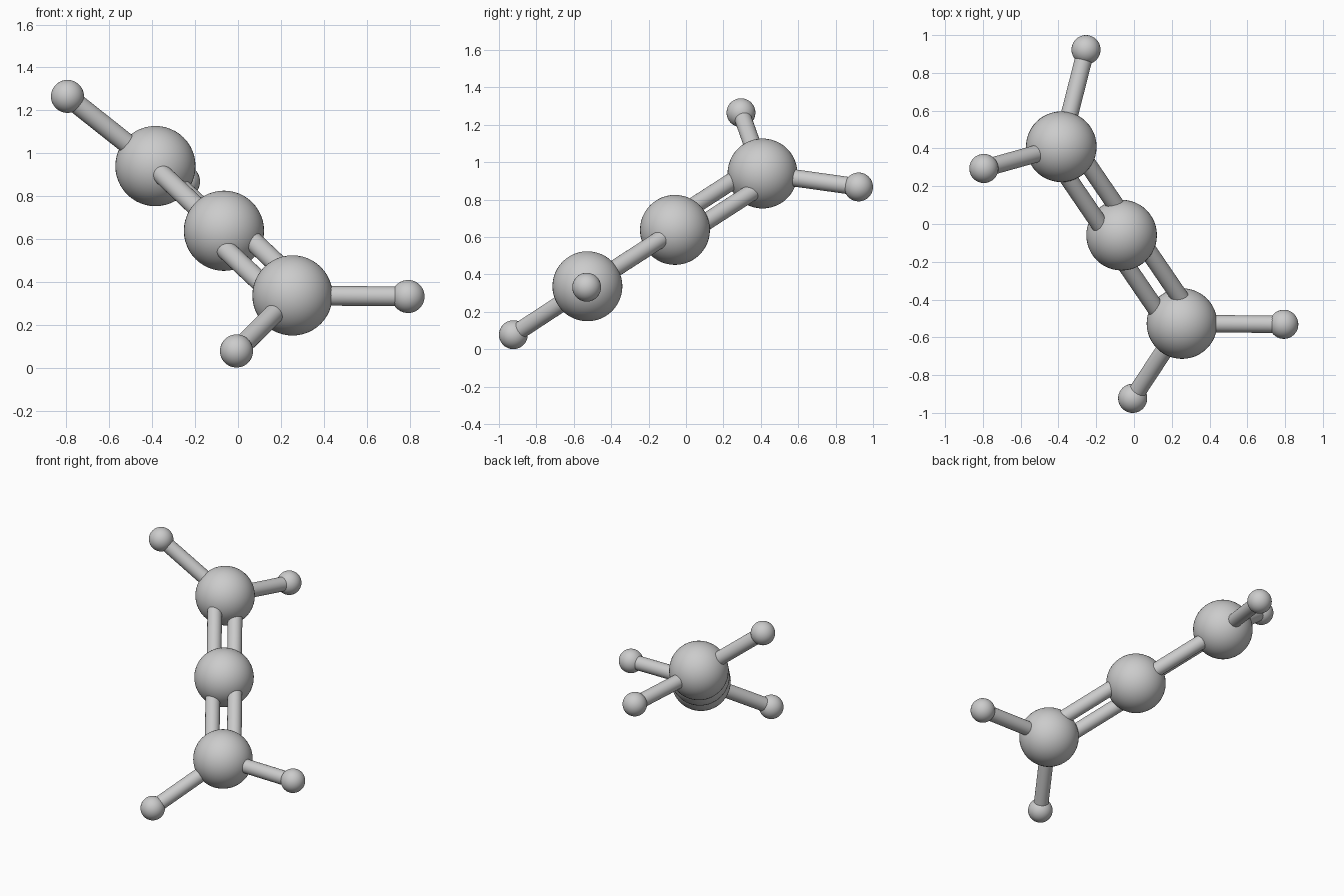
import bpy
from mathutils import Vector

if "Cube" in bpy.data.objects:
    bpy.data.objects.remove(bpy.data.objects["Cube"])

CARBON_R, HYDROGEN_R, BOND_R, PAIR_OFFSET = 0.187, 0.077, 0.046, 0.073

# Atom centres
upper = Vector((-0.385, 0.409, 0.940))
lower = Vector((0.254, -0.527, 0.337))
middle = (upper + lower) / 2
upper_h = [Vector((-0.795, 0.294, 1.265)), Vector((-0.254, 0.923, 0.868))]
lower_h = [Vector((0.793, -0.531, 0.332)), Vector((-0.007, -0.923, 0.078))]


def ball(name, centre, radius):
    bpy.ops.mesh.primitive_uv_sphere_add(segments=48, ring_count=24, radius=radius, location=centre)
    obj = bpy.context.object
    obj.name = name
    bpy.ops.object.shade_smooth()


def bond(name, start, end):
    axis = end - start
    bpy.ops.mesh.primitive_cylinder_add(
        vertices=32, radius=BOND_R, depth=axis.length, location=(start + end) / 2,
        rotation=axis.to_track_quat('Z', 'Y').to_euler())
    bpy.context.object.name = name
    bpy.ops.object.shade_smooth_by_angle()


ball("middle_carbon", middle, CARBON_R)

# Each end: carbon, two hydrogens with single bonds, double bond to the middle
for side, carbon, hydrogens in (("upper", upper, upper_h), ("lower", lower, lower_h)):
    ball(f"{side}_carbon", carbon, CARBON_R)
    for i, h in enumerate(hydrogens, 1):
        ball(f"{side}_hydrogen_{i}", h, HYDROGEN_R)
        bond(f"{side}_single_bond_{i}", carbon, h)
    # The paired rods lie in the plane of the two hydrogens
    shift = (hydrogens[1] - hydrogens[0]).normalized() * PAIR_OFFSET
    for i, s in enumerate((-1, 1), 1):
        bond(f"{side}_double_bond_{i}", carbon + s * shift, middle + s * shift)
